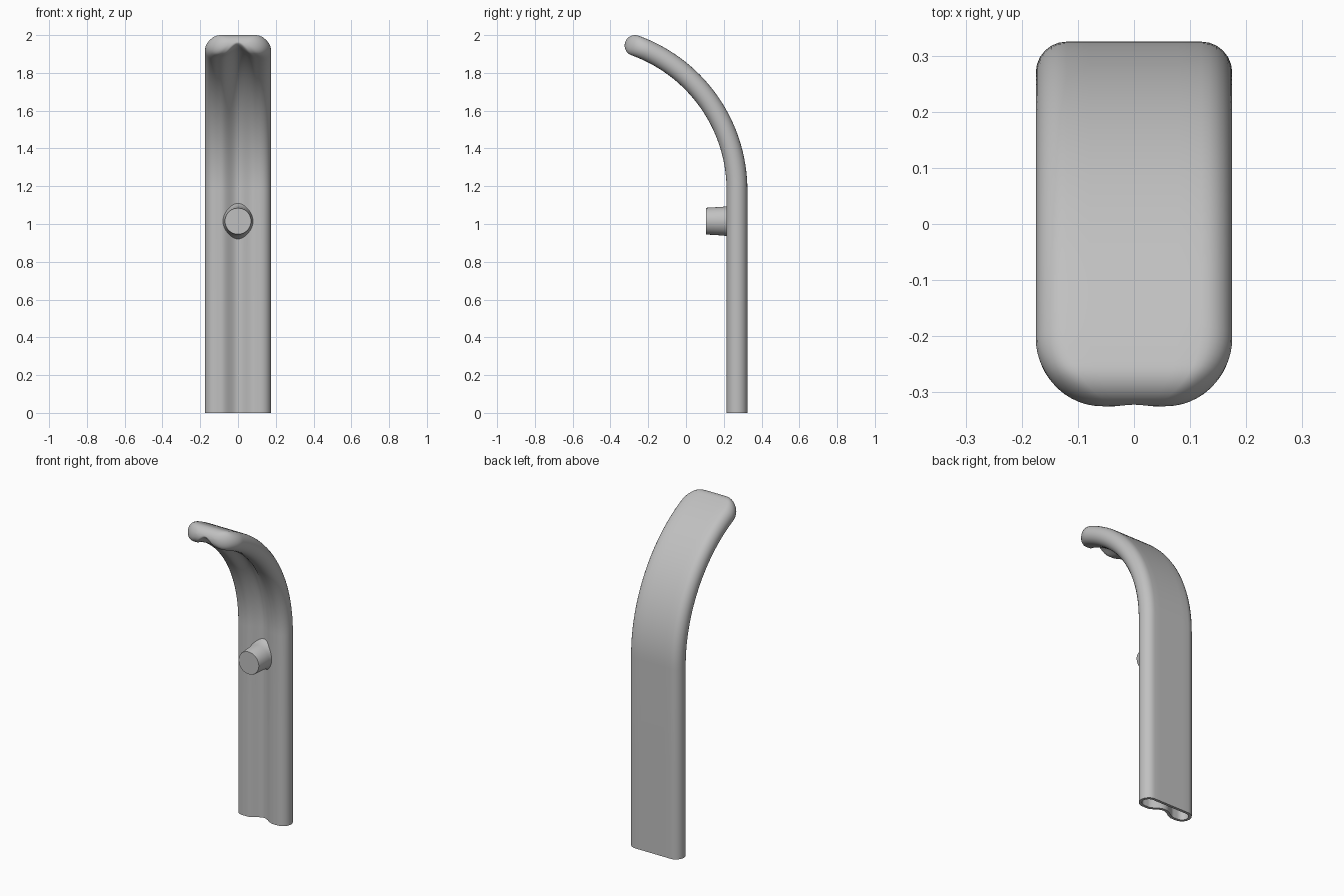
import bpy, bmesh
from math import sin, cos, pi, acos, sqrt, radians
from mathutils import Vector

cube = bpy.data.objects.get("Cube")
if cube:
    bpy.data.objects.remove(cube, do_unlink=True)

HALF_W, HALF_T, CORNER, WALL = 0.175, 0.055, 0.125, 0.017
BACK_Y, RADIUS = 0.27, 0.815            # column centre line and bend radius
BEND = acos(1 - 0.54 / RADIUS)
START = 1.945 - RADIUS * sin(BEND)      # height where the bend begins
ARC_END = START + RADIUS * BEND
LENGTH = ARC_END + HALF_T

grey = bpy.data.materials.new("satin grey")
grey.use_nodes = True
colour = (0.53, 0.53, 0.53, 1)
grey.diffuse_color = colour
grey.node_tree.nodes["Principled BSDF"].inputs["Base Color"].default_value = colour


def finish(name, bm):
    bmesh.ops.recalc_face_normals(bm, faces=bm.faces)
    mesh = bpy.data.meshes.new(name)
    bm.to_mesh(mesh)
    bm.free()
    mesh.materials.append(grey)
    obj = bpy.data.objects.new(name, mesh)
    bpy.context.collection.objects.link(obj)
    bpy.ops.object.select_all(action='DESELECT')
    obj.select_set(True)
    bpy.context.view_layer.objects.active = obj
    bpy.ops.object.shade_smooth_by_angle(angle=radians(40))
    return obj


def section():
    """Pill outline with a shallow wave-shaped groove along the front."""
    flat = HALF_W - HALF_T
    pts = []
    for side in (1, -1):
        for i in range(13):
            a = side * pi / 2 - side * pi * i / 12
            if side < 0:
                a = -pi / 2 - pi * i / 12
            pts.append(Vector((side * flat + HALF_T * cos(a), HALF_T * sin(a))))
        if side > 0:
            for i in range(1, 28):
                u = flat - 2 * flat * i / 28
                dip = 0.5 * (1 + cos(pi * u / 0.09)) if abs(u) < 0.09 else 0
                pts.append(Vector((u, -HALF_T + 0.038 * dip)))
    for i in range(1, 6):
        pts.append(Vector((-flat + 2 * flat * i / 6, HALF_T)))
    return pts


def inset(pts, amount):
    """Move a clockwise outline inward along its normals."""
    out = []
    for i, p in enumerate(pts):
        t = (pts((i + 1) % len(pts)) if callable(pts) else pts[(i + 1) % len(pts)]) - pts[i - 1]
        t.normalize()
        out.append(p + Vector((t.y, -t.x)) * amount)
    return out


def place(s, u, v):
    """Point at distance s along the bent path, offset across and outward."""
    a = min(max((s - START) / RADIUS, 0), BEND)
    extra = max(s - ARC_END, 0)
    z = min(s, START)
    r = RADIUS + v
    return (u, BACK_Y - RADIUS + r * cos(a) - extra * sin(a),
            z + r * sin(a) + extra * cos(a))


def sweep(bm, pts, stations):
    rings = []
    for s in stations:
        d = max(LENGTH - s, 0)
        w, t = 1, 1
        if d < CORNER:
            w = (HALF_W - CORNER + sqrt(CORNER ** 2 - (CORNER - d) ** 2)) / HALF_W
        if d < HALF_T:
            t = sqrt(HALF_T ** 2 - (HALF_T - d) ** 2) / HALF_T
        rings.append([bm.verts.new(place(s, p.x * w, p.y * t)) for p in pts])
    for a, b in zip(rings, rings[1:]):
        join(bm, a, b)
    bm.faces.new(rings[-1])
    return rings[0]


def join(bm, a, b):
    n = len(a)
    for i in range(n):
        j = (i + 1) % n
        bm.faces.new((a[i], a[j], b[j], b[i]))


# Hollow column: outer skin with rounded tip, inner skin, bottom rim
bm = bmesh.new()
outline = section()
bend_stop = LENGTH - CORNER
body = [0, START / 2] + [START + (bend_stop - START) * i / 28 for i in range(29)]
tip = [LENGTH - max(CORNER * (1 - sin(pi / 2 * i / 16)), 0.0002) for i in range(1, 17)]
outer = sweep(bm, outline, body + tip)
inner = sweep(bm, inset(outline, WALL), body)
join(bm, outer, inner)
finish("curved_column", bm)

# Tapered knob with a flared foot, turned around the front-back axis
bm = bmesh.new()
profile = [(0.107, 0.068), (0.111, 0.071), (0.195, 0.076),
           (0.215, 0.079), (0.232, 0.084), (0.252, 0.094)]
profile[0] = (0.105, 0.069)
rings = []
for y, r in profile:
    rings.append([bm.verts.new((r * cos(2 * pi * i / 48), y, 1.015 + r * sin(2 * pi * i / 48)))
                  for i in range(48)])
for a, b in zip(rings, rings[1:]):
    join(bm, a, b)
bm.faces.new(rings[0])
bm.faces.new(rings[-1])
finish("control_knob", bm)
